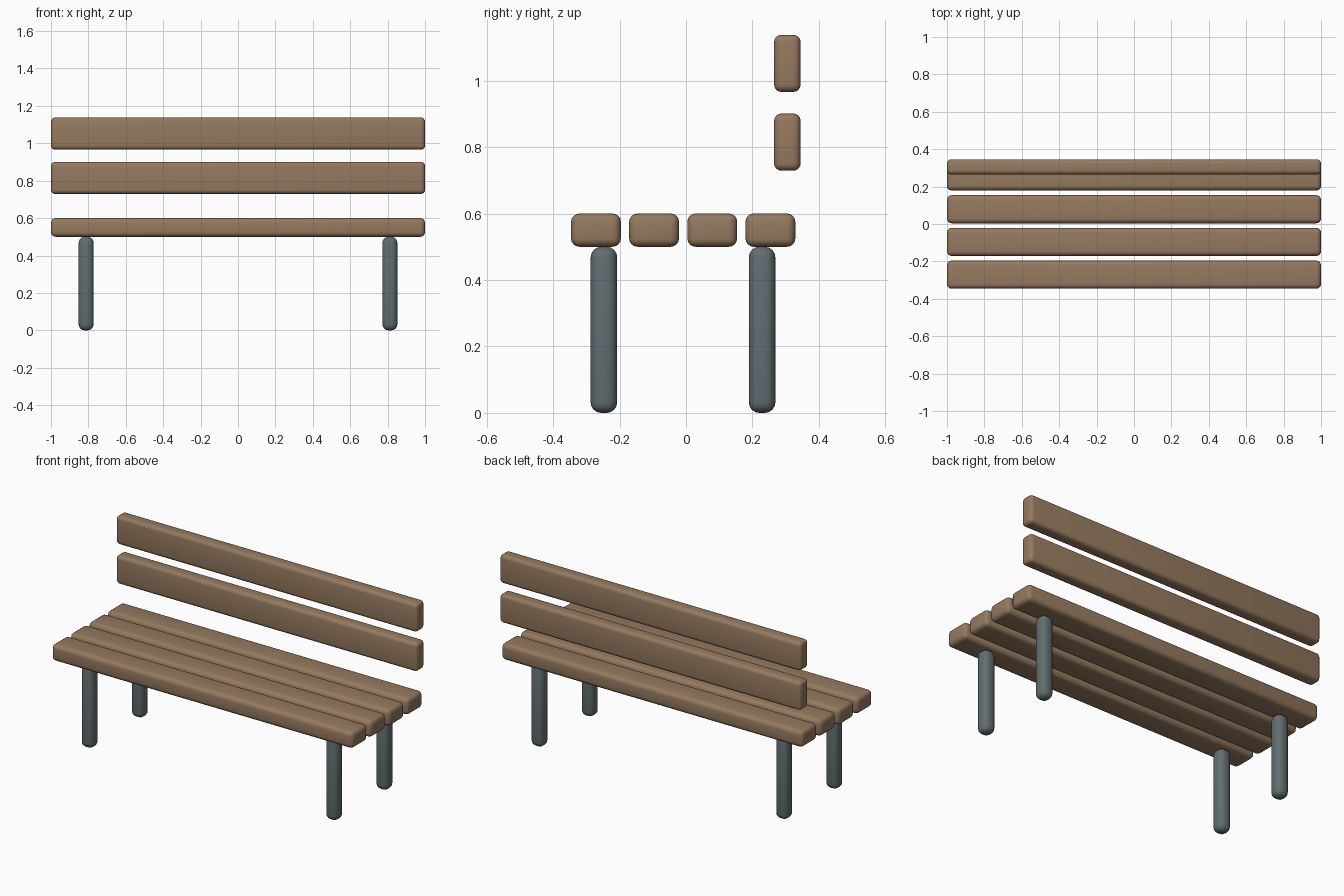
import bpy
import math

cube = bpy.data.objects.get("Cube")
if cube:
    bpy.data.objects.remove(cube, do_unlink=True)


def make_material(name, color):
    mat = bpy.data.materials.new(name)
    mat.use_nodes = True
    mat.diffuse_color = color
    mat.node_tree.nodes["Principled BSDF"].inputs["Base Color"].default_value = color
    return mat


def rounded_box(name, center, size, radius, mat):
    bpy.ops.mesh.primitive_cube_add(size=1, location=center)
    obj = bpy.context.object
    obj.name = name
    obj.scale = size
    bpy.ops.object.transform_apply(location=False, rotation=False, scale=True)
    bevel = obj.modifiers.new("rounded_edges", "BEVEL")
    bevel.width = radius
    bevel.segments = 4
    bpy.ops.object.modifier_apply(modifier=bevel.name)
    obj.data.materials.append(mat)
    bpy.ops.object.shade_smooth_by_angle(angle=math.radians(40))
    return obj


wood = make_material("brown_wood", (0.30, 0.195, 0.115, 1))
metal = make_material("grey_metal", (0.12, 0.155, 0.165, 1))

# Seat slats, front to back
for i in range(4):
    rounded_box(f"seat_slat_{i + 1}", (0, -0.271 + 0.175 * i, 0.55), (2, 0.15, 0.1), 0.025, wood)

# Backrest slats
for name, z in (("lower", 0.815), ("upper", 1.052)):
    rounded_box(f"backrest_slat_{name}", (0, 0.305, z), (2, 0.08, 0.172), 0.022, wood)

# Four legs
for side, x in (("left", 0.812), ("right", -0.812)):
    for end, y in (("front", -0.247), ("back", 0.229)):
        rounded_box(f"{end}_{side}_leg", (x, y, 0.25), (0.08, 0.08, 0.5), 0.032, metal)
